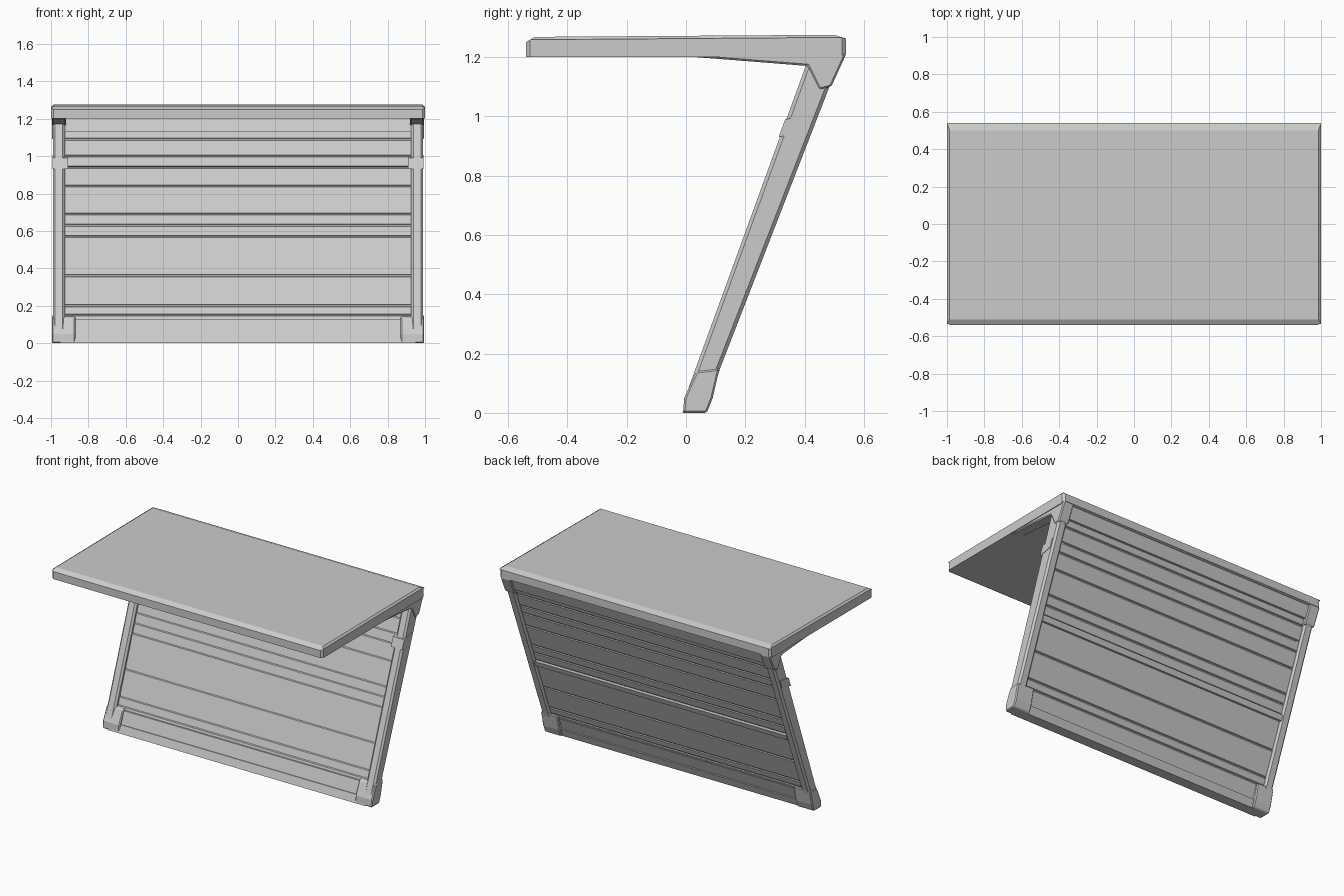
import bpy, bmesh

if "Cube" in bpy.data.objects:
    bpy.data.objects.remove(bpy.data.objects["Cube"])


def front(z):
    return -0.022 + 0.364 * z


def back(z):
    return 0.057 + 0.388 * z


def extrude(name, profile, x0, x1, bevel=0.0):
    """Extrude a (y, z) outline along x."""
    bm = bmesh.new()
    face = bm.faces.new([bm.verts.new((x0, y, z)) for y, z in profile])
    new = bmesh.ops.extrude_face_region(bm, geom=[face])["geom"]
    bmesh.ops.translate(bm, vec=(x1 - x0, 0, 0),
                        verts=[v for v in new if isinstance(v, bmesh.types.BMVert)])
    bmesh.ops.recalc_face_normals(bm, faces=bm.faces)
    mesh = bpy.data.meshes.new(name)
    bm.to_mesh(mesh)
    bm.free()
    obj = bpy.data.objects.new(name, mesh)
    bpy.context.collection.objects.link(obj)
    if bevel:
        mod = obj.modifiers.new("edge_bevel", "BEVEL")
        mod.width = bevel
        mod.segments = 1
    return obj


def rail(name, z0, z1, f, b, x0, x1):
    """Horizontal bar following the slope, inset f at front and b at back."""
    return extrude(name, [(front(z0) + f, z0), (back(z0) - b, z0),
                          (back(z1) - b, z1), (front(z1) + f, z1)], x0, x1)


# Flat top with chamfered rim
top = extrude("table_top", [(-0.54, 1.20), (-0.54, 1.25), (-0.51, 1.268), (0.50, 1.275),
                            (0.54, 1.262), (0.54, 1.21), (0.51, 1.20)], -1, 1)
bm = bmesh.new()
bm.from_mesh(top.data)
corners = [e for e in bm.edges if abs(e.verts[0].co.x - e.verts[1].co.x) < 1e-5
           and abs(e.verts[0].co.x) > 0.9 and abs(e.verts[0].co.z - e.verts[1].co.z) < 0.01
           and e.calc_length() > 0.5 and e.verts[0].co.z > 1.23]
posts = [e for e in bm.edges if abs(e.verts[0].co.x - e.verts[1].co.x) < 1e-5
         and abs(e.verts[0].co.y - e.verts[1].co.y) < 1e-5]
bmesh.ops.bevel(bm, geom=corners + posts, offset=0.014, segments=1, affect='EDGES')
bm.to_mesh(top.data)
bm.free()

# Slanted panel: one outline with narrow grooves between the boards
seams = [0.15, 0.20, 0.36, 0.57, 0.63, 0.69, 0.84, 0.94, 1.00, 1.09, 1.17]
levels = [(0.02, 0)]
for z in seams:
    levels += [(z - 0.006, 0), (z - 0.003, 0.008), (z + 0.003, 0.008), (z + 0.006, 0)]
levels.append((1.215, 0))
outline = [(front(z) + 0.026 + d, z) for z, d in levels]
outline += [(back(z) - 0.016 - d, z) for z, d in reversed(levels)]
extrude("slatted_panel", outline, -0.94, 0.94)

# Bottom, middle and top rails
rail("bottom_rail", 0.0, 0.05, 0.01, 0.0, -0.95, 0.95)
rail("lower_rail", 0.05, 0.13, 0.015, 0.012, -0.92, 0.92)
rail("middle_rail", 0.53, 0.565, 0.024, 0.002, -0.93, 0.93)
rail("top_rail", 1.13, 1.21, 0.015, 0.0, -0.95, 0.95)

for side, s in (("left", -1), ("right", 1)):
    # Side frame with a chamfered back edge
    frame = extrude(side + "_side_frame",
                    [(-0.008, 0), (0.068, 0), (0.115, 0.15), (back(1.2), 1.2),
                     (front(1.2), 1.2), (front(0.05), 0.05)],
                    s * 0.925, s * 0.99, 0.012)
    # Corner block at the foot
    extrude(side + "_foot", [(-0.01, 0), (0.07, 0), (0.09, 0.05), (0.113, 0.15),
                             (front(0.14) + 0.006, 0.14), (-0.006, 0.05)],
            s * 0.87, s * 0.995, 0.006)
    # Gusset joining the frame to the top
    extrude(side + "_gusset", [(0.03, 1.2), (0.41, 1.17), (0.45, 1.09), (0.49, 1.10),
                               (0.54, 1.21), (0.53, 1.23), (0.05, 1.22)],
            s * 0.92, s * 0.995, 0.006)
    # Small side bracket
    extrude(side + "_bracket", [(front(0.93) - 0.004, 0.93), (back(0.95) - 0.02, 0.95),
                                (back(1.0) - 0.02, 1.005), (front(0.99) - 0.004, 0.99)],
            s * 0.91, s * 0.993)
